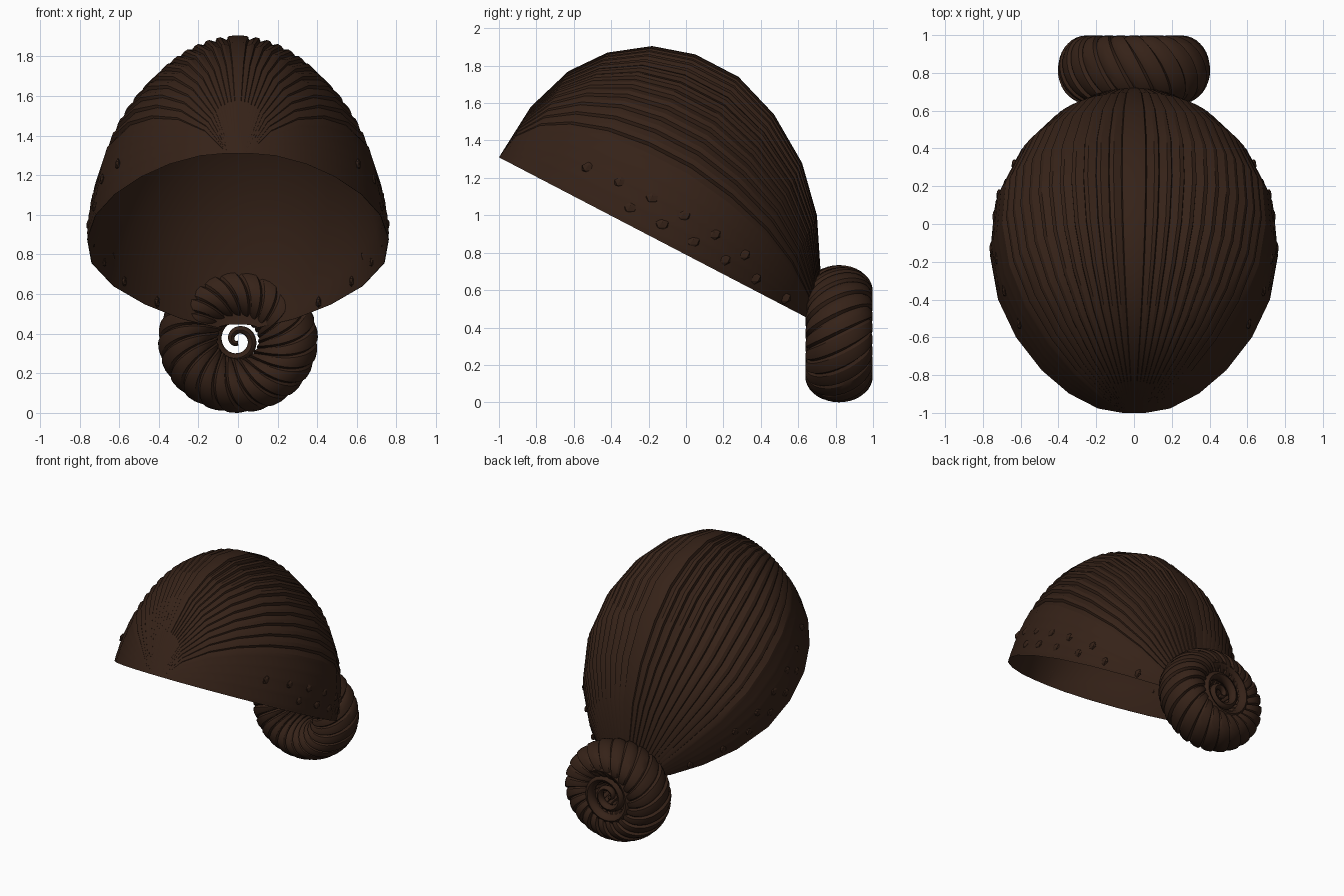
import bpy, bmesh
from math import sin, cos, pi, radians
from mathutils import Vector

if "Cube" in bpy.data.objects:
    bpy.data.objects.remove(bpy.data.objects["Cube"])

mat = bpy.data.materials.new("dark_brown")
mat.diffuse_color = (0.036, 0.016, 0.009, 1)
mat.use_nodes = True
mat.node_tree.nodes["Principled BSDF"].inputs["Base Color"].default_value = mat.diffuse_color


def make_object(name, verts, faces, angle=35):
    me = bpy.data.meshes.new(name)
    me.from_pydata(verts, [], faces)
    bm = bmesh.new()
    bm.from_mesh(me)
    bmesh.ops.remove_doubles(bm, verts=bm.verts, dist=0.0005)
    bmesh.ops.recalc_face_normals(bm, faces=bm.faces)
    bm.to_mesh(me)
    bm.free()
    ob = bpy.data.objects.new(name, me)
    bpy.context.collection.objects.link(ob)
    me.materials.append(mat)
    bpy.ops.object.select_all(action='DESELECT')
    ob.select_set(True)
    bpy.context.view_layer.objects.active = ob
    bpy.ops.object.shade_smooth_by_angle(angle=radians(angle))
    return ob


# Cap: half-ellipse sections along the sloping rim line
# (distance along rim, height off rim, half width)
SECTIONS = [(0, 0.0, 0.06), (.026, .318, .19), (.116, .579, .345), (.256, .765, .49),
            (.452, .906, .625), (.677, .973, .72), (.937, .973, .762), (1.198, .883, .74),
            (1.451, .722, .63), (1.651, .51, .47), (1.807, .253, .29), (1.905, 0.02, .1)]
FRONT = Vector((0, -1, 1.31))
ALONG = Vector((0, .887, -.462))
UP = Vector((0, .462, .887))


def cap_point(sec, a, k=1.0):
    d, n, w = sec
    return FRONT + ALONG * d + UP * (n * cos(a) * k) + Vector((w * sin(a) * k, 0, 0))


def cap_sheet(name, samples, angle):
    verts = [cap_point(s, a, k) for s in SECTIONS for a, k in samples]
    m = len(samples)
    faces = [(i * m + j, i * m + j + 1, (i + 1) * m + j + 1, (i + 1) * m + j)
             for i in range(len(SECTIONS) - 1) for j in range(m - 1)]
    make_object(name, verts, faces, angle)


# Angular samples: overlapping flat strands, stepping down away from the middle
STRANDS = 17
half = [(0.0, 1.0)]
for i in range(STRANDS):
    depth = 0.024 if i < 12 else 0.004
    for frac, k in ((.55, 1.0), (.88, .998), (.99, 1 - depth)):
        half.append(((i + frac) / STRANDS * pi / 2, k))
half.append((pi / 2, 1.0))
cap_sheet("hair_cap", [(-a, k) for a, k in reversed(half[1:])] + half, 25)

# Smooth lining just inside the cap, meeting it at the rim
cap_sheet("cap_lining", [(radians(a), .965 if abs(a) < 88 else 1.0)
                         for a in range(-90, 91, 6)], 60)


# Small lock ends peeking out in two rows along each side
def lerp_section(d):
    for p, q in zip(SECTIONS, SECTIONS[1:]):
        if p[0] <= d <= q[0]:
            t = (d - p[0]) / (q[0] - p[0])
            return tuple(u + (v - u) * t for u, v in zip(p, q))


bm = bmesh.new()
for side in (-1, 1):
    for row_angle, start in ((79, .45), (85, .75)):
        for i in range(6):
            c = cap_point(lerp_section(start + .19 * i), side * radians(row_angle), .99)
            r = bmesh.ops.create_icosphere(bm, subdivisions=1, radius=.04)
            for v in r['verts']:
                v.co = Vector((v.co.x * .4, v.co.y, v.co.z * .8)) + c
me = bpy.data.meshes.new("side_lock_ends")
bm.to_mesh(me)
bm.free()
me.materials.append(mat)
bpy.context.collection.objects.link(bpy.data.objects.new("side_lock_ends", me))

# Bun: flattened ring of twisted strands
N, TWIST, RINGS = 22, 5, 36
PROFILE = ((0, .89), (.15, 1.0), (.5, 1.0), (.85, .96))
P = len(PROFILE)
CENTRE = Vector((0, .818, .367))
verts, faces = [], []
for j in range(RINGS):
    phi = 2 * pi * j / RINGS
    for i in range(N):
        for frac, k in PROFILE:
            th = 2 * pi * (i + frac) / N + TWIST / N * phi
            rad = .23 + .137 * k * cos(phi)
            verts.append(CENTRE + Vector((1.1 * rad * cos(th), .18 * k * sin(phi), rad * sin(th))))
S = N * P
for j in range(RINGS):
    for i in range(S):
        shift = TWIST * P if j == RINGS - 1 else 0
        nj = (j + 1) % RINGS
        faces.append((j * S + i, j * S + (i + 1) % S,
                      nj * S + (i + 1 + shift) % S, nj * S + (i + shift) % S))
make_object("bun_ring", verts, faces, 30)

# Spiral strand coiled into the middle of the bun
verts, faces = [], []
STEPS, SIDES = 72, 8
for i in range(STEPS + 1):
    t = i / STEPS
    th = 2 * pi * 2.6 * t + 1.0
    rad = .2 * (1 - t) + .012
    tube = .026 * (1 - t) + .014
    for s in range(SIDES):
        p = 2 * pi * s / SIDES
        r = rad + tube * cos(p)
        verts.append(CENTRE + Vector((r * cos(th), .128 - .02 * t + tube * 1.3 * sin(p), r * sin(th))))
for i in range(STEPS):
    for s in range(SIDES):
        n = (s + 1) % SIDES
        faces.append((i * SIDES + s, i * SIDES + n, (i + 1) * SIDES + n, (i + 1) * SIDES + s))
faces += [tuple(range(SIDES)), tuple(range(STEPS * SIDES, (STEPS + 1) * SIDES))]
make_object("bun_spiral", verts, faces, 50)
